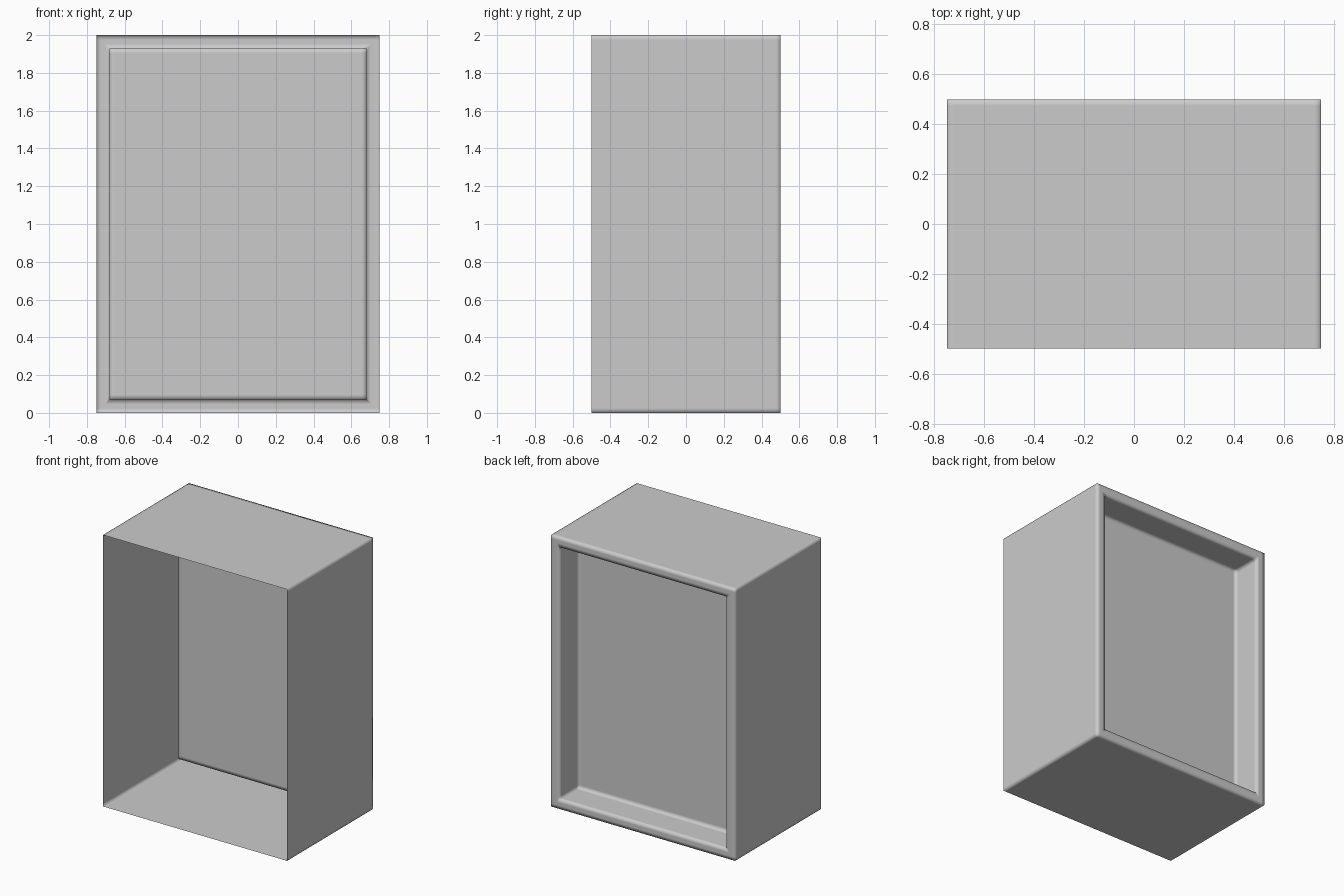
import bpy, bmesh
from mathutils import Vector

if "Cube" in bpy.data.objects:
    bpy.data.objects.remove(bpy.data.objects["Cube"])

W, D, H = 1.5, 1.0, 2.0      # outer size
RIM, RECESS = 0.1, 0.22      # back rim width, recess depth

# thin box shell
bm = bmesh.new()
bmesh.ops.create_cube(bm, size=1)
for v in bm.verts:
    v.co = Vector((v.co.x * W, v.co.y * D, (v.co.z + 0.5) * H))
bm.normal_update()
front = min(bm.faces, key=lambda f: f.normal.y)
back = max(bm.faces, key=lambda f: f.normal.y)

# back rim and recessed back panel
bmesh.ops.inset_region(bm, faces=[back], thickness=RIM)
panel = bmesh.ops.extrude_discrete_faces(bm, faces=[back])["faces"][0]
bmesh.ops.translate(bm, verts=panel.verts, vec=(0, -RECESS, 0))

# open front
bmesh.ops.delete(bm, geom=[front], context='FACES_ONLY')

mesh = bpy.data.meshes.new("open_box_shell")
bm.to_mesh(mesh)
bm.free()
shell = bpy.data.objects.new("open_box_shell", mesh)
bpy.context.collection.objects.link(shell)
mesh.shade_smooth()

# tight supporting loops: crisp corners with soft shading
bev = shell.modifiers.new("support_loops", 'BEVEL')
bev.width = 0.025
bev.segments = 2
bev.profile = 1.0
bev.limit_method = 'ANGLE'
